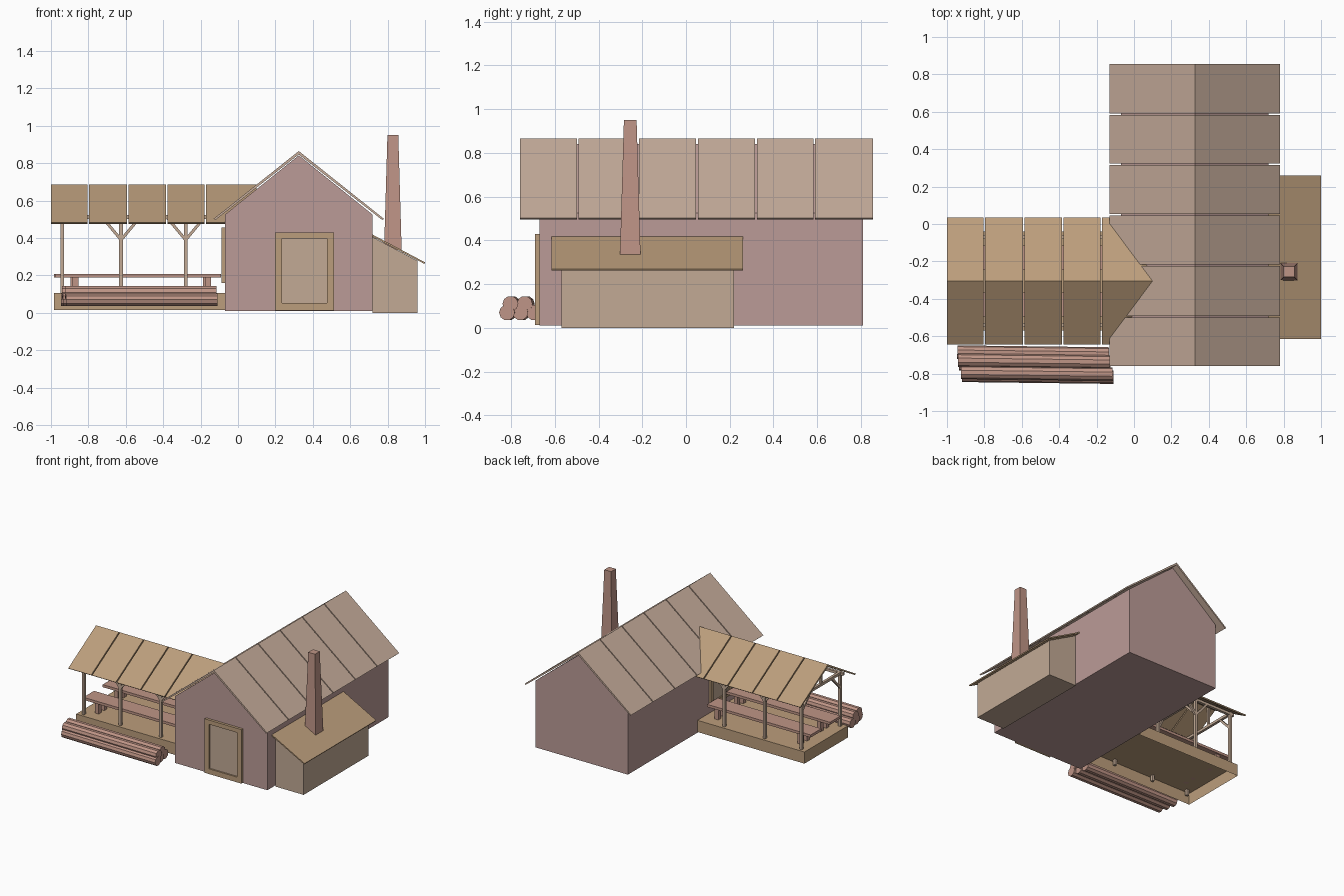
import bpy, bmesh, math, random
from mathutils import Vector, Matrix

if "Cube" in bpy.data.objects:
    bpy.data.objects.remove(bpy.data.objects["Cube"])

random.seed(4)


def mat(name, rgb):
    m = bpy.data.materials.new(name)
    m.diffuse_color = (*rgb, 1)
    m.use_nodes = True
    m.node_tree.nodes["Principled BSDF"].inputs["Base Color"].default_value = m.diffuse_color
    return m


WALL = mat("plaster", (0.50, 0.33, 0.31))
ROOF = mat("pale_shingle", (0.57, 0.42, 0.33))
TAN = mat("tan_wood", (0.50, 0.34, 0.20))
PALE = mat("pale_wood", (0.54, 0.40, 0.30))
RED = mat("red_wood", (0.52, 0.30, 0.24))


def finish(bm, name, m):
    bmesh.ops.recalc_face_normals(bm, faces=bm.faces)
    me = bpy.data.meshes.new(name)
    bm.to_mesh(me)
    bm.free()
    me.materials.append(m)
    ob = bpy.data.objects.new(name, me)
    bpy.context.collection.objects.link(ob)
    return ob


def boxes(name, m, spans):
    """One object from boxes given as (x0, x1, y0, y1, z0, z1)."""
    bm = bmesh.new()
    for x0, x1, y0, y1, z0, z1 in spans:
        mx = Matrix.Translation(((x0 + x1) / 2, (y0 + y1) / 2, (z0 + z1) / 2))
        bmesh.ops.create_cube(bm, size=1, matrix=mx @ Matrix.Diagonal((x1 - x0, y1 - y0, z1 - z0, 1)))
    return finish(bm, name, m)


def prism(name, m, pts, axis, a, b):
    """Extrude a (horizontal, z) profile along x or y from a to b."""
    bm = bmesh.new()
    place = (lambda p, t: (p[0], t, p[1])) if axis == "y" else (lambda p, t: (t, p[0], p[1]))
    face = bm.faces.new([bm.verts.new(place(p, a)) for p in pts])
    ext = bmesh.ops.extrude_face_region(bm, geom=[face])["geom"]
    d = Vector((0, b - a, 0)) if axis == "y" else Vector((b - a, 0, 0))
    bmesh.ops.translate(bm, vec=d, verts=[v for v in ext if isinstance(v, bmesh.types.BMVert)])
    return finish(bm, name, m)


def rod(name, m, p, q, r, sides=4):
    """Straight bar between two points."""
    p, q = Vector(p), Vector(q)
    bm = bmesh.new()
    rot = (q - p).to_track_quat("Z", "Y").to_matrix().to_4x4()
    mx = Matrix.Translation((p + q) / 2) @ rot @ Matrix.Rotation(math.pi / sides, 4, "Z")
    bmesh.ops.create_cone(bm, cap_ends=True, segments=sides, radius1=r, radius2=r,
                          depth=(q - p).length, matrix=mx)
    return finish(bm, name, m)


def chevron(c, half, eave, ridge, t):
    return [(c - half, eave), (c, ridge), (c + half, eave),
            (c + half - t * 0.6, eave - t * 0.5), (c, ridge - t * 1.3), (c - half + t * 0.6, eave - t * 0.5)]


# Main house with gabled walls
prism("house_walls", WALL, [(-0.07, 0.01), (0.72, 0.01), (0.72, 0.525), (0.325, 0.842), (-0.07, 0.525)],
      "y", -0.67, 0.81)

# Main roof in six panels
edges = [-0.76, -0.495, -0.22, 0.05, 0.32, 0.587, 0.855]
for i in range(6):
    prism(f"main_roof_panel_{i+1}", ROOF, chevron(0.325, 0.455, 0.503, 0.865, 0.014), "y",
          edges[i] + (0.004 if i else 0), edges[i + 1] - (0.004 if i < 5 else 0))

# Front door and frame
boxes("front_door_frame", TAN, [(0.197, 0.235, -0.69, -0.66, 0.013, 0.43), (0.475, 0.512, -0.69, -0.66, 0.013, 0.43),
                                (0.235, 0.475, -0.69, -0.66, 0.397, 0.43), (0.235, 0.475, -0.69, -0.66, 0.013, 0.053)])
boxes("front_door", PALE, [(0.235, 0.475, -0.678, -0.66, 0.053, 0.397)])

# Side door onto the porch
boxes("side_door_frame", TAN, [(-0.087, -0.06, -0.43, -0.40, 0.16, 0.455), (-0.087, -0.06, -0.21, -0.18, 0.16, 0.455),
                               (-0.087, -0.06, -0.40, -0.21, 0.425, 0.455), (-0.087, -0.06, -0.40, -0.21, 0.16, 0.19)])
boxes("side_door", PALE, [(-0.078, -0.06, -0.40, -0.21, 0.19, 0.425)])

# Lean-to shed with sloping roof
prism("shed_walls", PALE, [(0.72, 0), (0.96, 0), (0.96, 0.278), (0.72, 0.405)], "y", -0.57, 0.22)
prism("shed_roof", TAN, [(0.72, 0.418), (1.0, 0.27), (0.996, 0.262), (0.72, 0.407)], "y", -0.615, 0.26)

# Tapered square chimney
bm = bmesh.new()
bmesh.ops.create_cone(bm, cap_ends=True, segments=4, radius1=0.047 * 2 ** 0.5, radius2=0.029 * 2 ** 0.5, depth=0.615,
                      matrix=Matrix.Translation((0.828, -0.255, 0.6425)) @ Matrix.Rotation(math.pi / 4, 4, "Z"))
finish(bm, "chimney", RED)

# Porch deck, open underneath
deck = boxes("porch_deck", TAN, [(-0.985, -0.07, -0.57, -0.04, 0.015, 0.105)])
bm = bmesh.new()
bm.from_mesh(deck.data)
bmesh.ops.delete(bm, geom=[f for f in bm.faces if f.normal.z < -0.9], context="FACES_ONLY")
bm.to_mesh(deck.data)
bm.free()

# Porch roof panels, the last one running into the main roof
cuts = [-1.0, -0.8, -0.59, -0.38, -0.175, 0.10]
for i in range(5):
    prism(f"porch_roof_panel_{i+1}", TAN, chevron(-0.305, 0.34, 0.483, 0.685, 0.014), "x",
          cuts[i] + (0.004 if i else 0), cuts[i + 1] - (0.004 if i < 4 else 0))

# Porch posts, beams and braces on both sides
for side, y in (("front", -0.54), ("back", -0.07)):
    inward = 1 if y < -0.3 else -1
    rod(f"{side}_beam", PALE, (-0.97, y, 0.512), (-0.07, y, 0.512), 0.014)
    for x in (-0.94, -0.625, -0.28):
        boxes(f"{side}_post", PALE, [(x - 0.01, x + 0.01, y - 0.01, y + 0.01, 0.06, 0.52)])
        rod(f"{side}_cross_brace", PALE, (x, y, 0.40), (x, y + inward * 0.11, 0.515), 0.011)
        if x > -0.9:
            for s in (-1, 1):
                rod(f"{side}_brace", PALE, (x, y, 0.39), (x + s * 0.1, y, 0.51), 0.011)

# Cross ties and king posts under the porch ridge
for x in (-0.94, -0.625, -0.28):
    rod("cross_tie", PALE, (x, -0.55, 0.515), (x, -0.06, 0.515), 0.014)
    rod("king_post", PALE, (x, -0.305, 0.51), (x, -0.305, 0.67), 0.012)

# Two long benches
for i, (y, dx) in enumerate(((-0.43, 0), (-0.18, -0.01))):
    boxes(f"bench_seat_{i+1}", RED, [(-0.975 + dx, -0.09 + dx, y - 0.065, y + 0.065, 0.188, 0.208)])
    boxes(f"bench_legs_{i+1}", RED, [(x + dx - 0.016, x + dx + 0.016, y + s * 0.035 - 0.016, y + s * 0.035 + 0.016,
                                      0.105, 0.19) for x in (-0.87, -0.16) for s in (-1, 1)])

# Stacked logs
for i, (y, z) in enumerate(((-0.814, 0.07), (-0.753, 0.07), (-0.69, 0.07), (-0.798, 0.11), (-0.733, 0.11))):
    cx = -0.525 + (-y - 0.75) * 0.22 + random.uniform(-0.008, 0.008)
    rod(f"log_{i+1}", RED, (cx - 0.405, y + 0.005, z), (cx + 0.405, y - 0.005, z), 0.036, 10)
